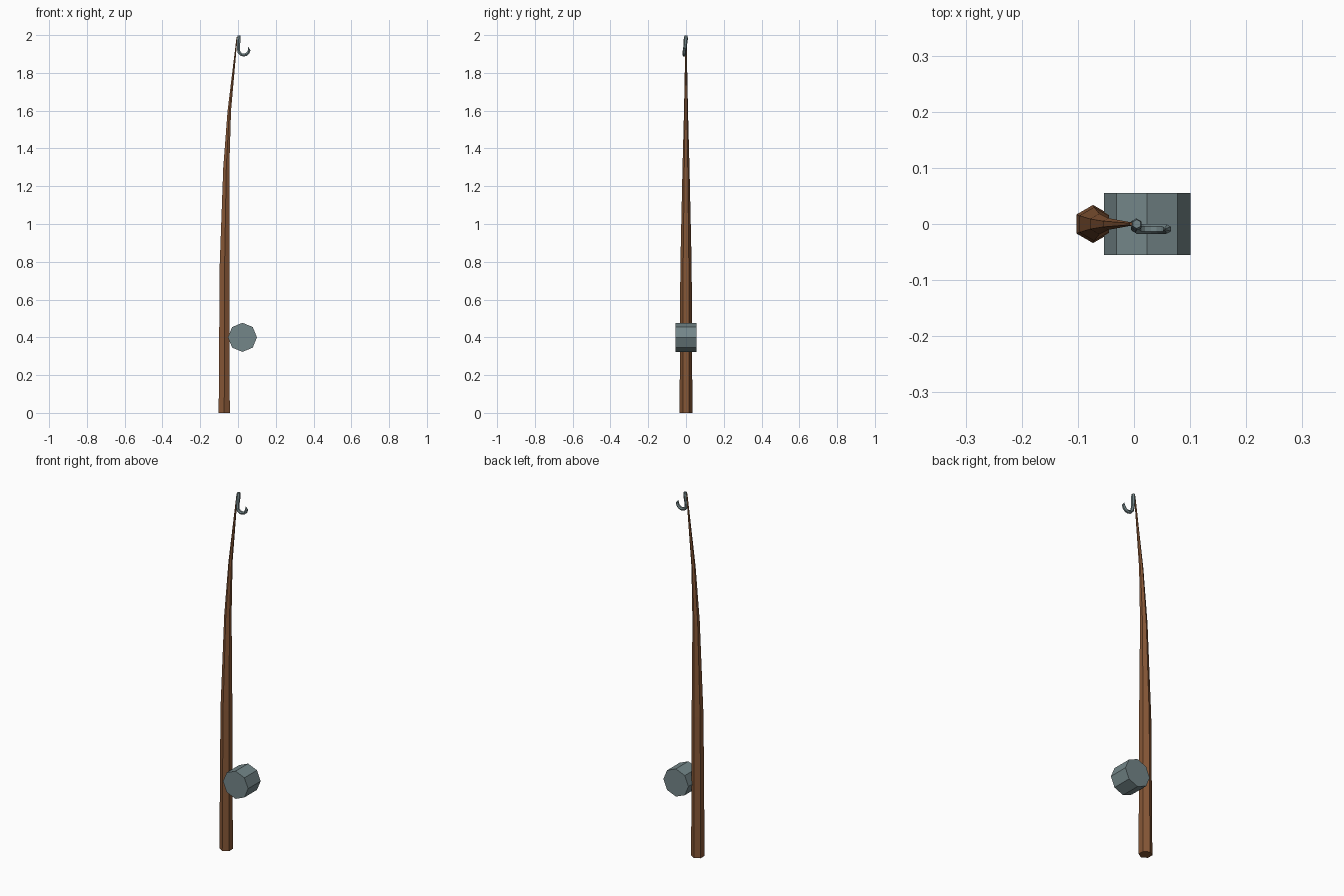
import bpy, bmesh, math
from mathutils import Vector

if "Cube" in bpy.data.objects:
    bpy.data.objects.remove(bpy.data.objects["Cube"])


def material(name, rgb):
    m = bpy.data.materials.new(name)
    m.diffuse_color = (*rgb, 1)
    m.use_nodes = True
    m.node_tree.nodes["Principled BSDF"].inputs["Base Color"].default_value = m.diffuse_color
    return m


WOOD = material("brown wood", (0.24, 0.095, 0.037))
METAL = material("grey metal", (0.175, 0.24, 0.25))


def loft(name, rings, mat):
    """Skin equal-sized rings of points and cap both ends."""
    bm = bmesh.new()
    loops = [[bm.verts.new(p) for p in ring] for ring in rings]
    n = len(loops[0])
    for a, b in zip(loops, loops[1:]):
        for i in range(n):
            j = (i + 1) % n
            bm.faces.new((a[i], a[j], b[j], b[i]))
    bm.faces.new(loops[0][::-1])
    bm.faces.new(loops[-1])
    bmesh.ops.recalc_face_normals(bm, faces=bm.faces)
    me = bpy.data.meshes.new(name)
    bm.to_mesh(me)
    bm.free()
    me.materials.append(mat)
    ob = bpy.data.objects.new(name, me)
    bpy.context.collection.objects.link(ob)
    return ob


def circle(c, r, n, u, v, start=0.0):
    c, u, v = Vector(c), Vector(u), Vector(v)
    angles = [start + 2 * math.pi * i / n for i in range(n)]
    return [c + r * (math.cos(a) * u + math.sin(a) * v) for a in angles]


X, Y, Z = (1, 0, 0), (0, 1, 0), (0, 0, 1)

# Tapered, slightly bent six-sided rod: x, z, radius
rod = [(-0.073, 0, 0.034), (-0.071, 0.78, 0.030), (-0.062, 1.3, 0.0185),
       (-0.046, 1.6, 0.0105), (-0.005, 1.99, 0.003)]
loft("rod", [circle((x, 0, z), r, 6, X, Y, math.pi / 2) for x, z, r in rod], WOOD)

# Eight-sided reel drum lying along y
loft("reel", [circle((0.0235, y, 0.4), 0.077, 8, X, Z) for y in (-0.055, 0.055)], METAL)

# Hook: shank, round bend and pointed tip (x, y, z, radius)
path = [(0.005, 0.0, 1.998, 0.008), (0.004, -0.001, 1.98, 0.011),
        (0.002, -0.006, 1.93, 0.009)]
for i in range(1, 6):
    a = math.pi * (1 + i / 6)
    path.append((0.03 + 0.028 * math.cos(a), -0.009,
                 1.922 + 0.028 * math.sin(a), 0.009))
path += [(0.059, -0.009, 1.92, 0.008), (0.054, -0.009, 1.936, 0.001)]
pts = [Vector(p[:3]) for p in path]
rings = []
for i, p in enumerate(pts):
    t = (pts[min(i + 1, len(pts) - 1)] - pts[max(i - 1, 0)]).normalized()
    u = Vector(Y)
    rings.append(circle(p, path[i][3], 6, u, t.cross(u).normalized()))
loft("hook", rings, METAL)
